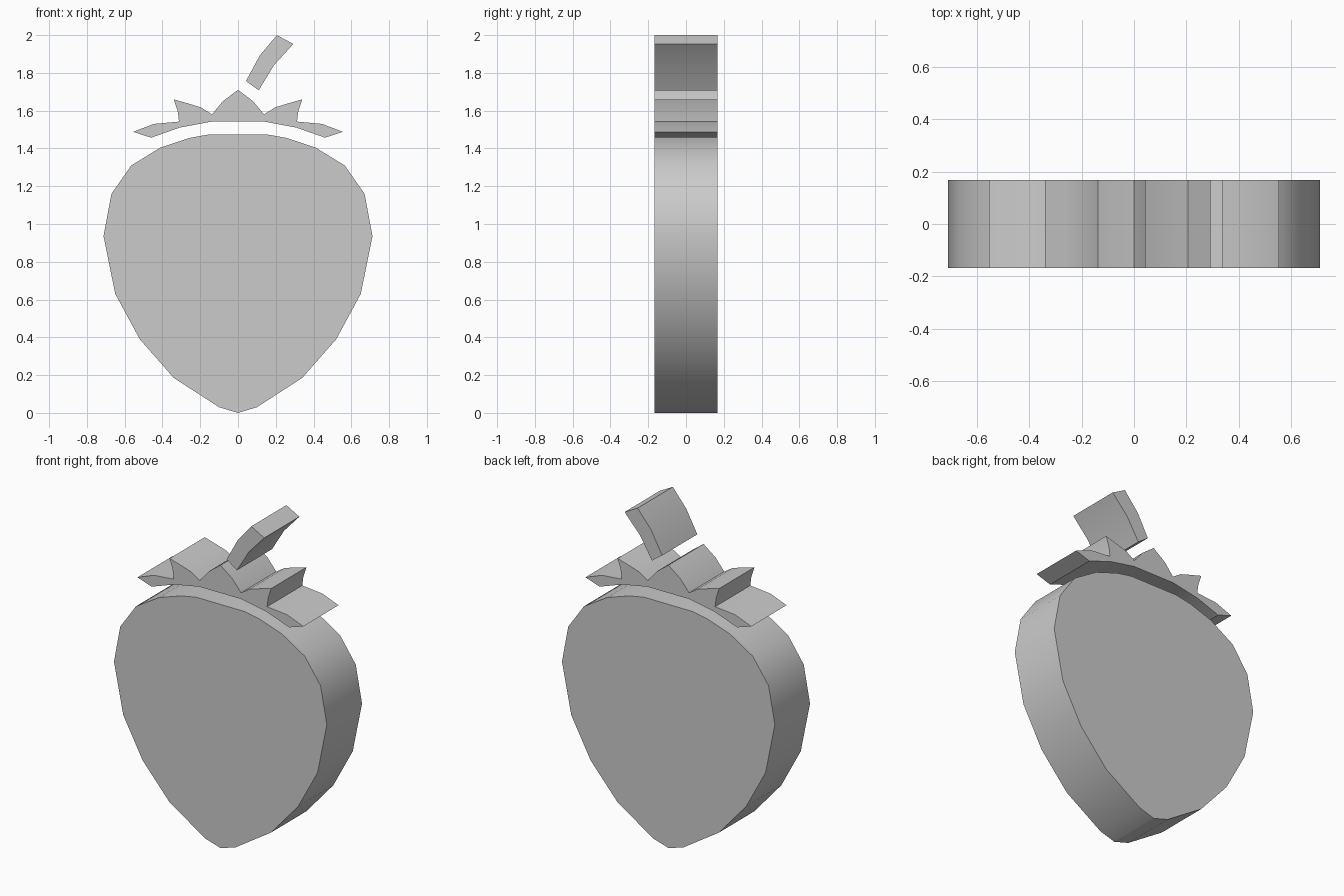
import bpy, bmesh, math

if "Cube" in bpy.data.objects:
    bpy.data.objects.remove(bpy.data.objects["Cube"])

HALF_DEPTH = 0.168


def mirrored(right):
    # Complete a closed outline from its right half; points on the axis stay single
    return right + [(-x, z) for x, z in reversed(right) if x > 0]


def extrude_profile(name, outline):
    # Flat slab: the XZ outline extruded through the depth
    bm = bmesh.new()
    face = bm.faces.new([bm.verts.new((x, -HALF_DEPTH, z)) for x, z in outline])
    ext = bmesh.ops.extrude_face_region(bm, geom=[face], use_keep_orig=True)
    verts = [g for g in ext["geom"] if isinstance(g, bmesh.types.BMVert)]
    bmesh.ops.translate(bm, verts=verts, vec=(0, 2 * HALF_DEPTH, 0))
    bmesh.ops.recalc_face_normals(bm, faces=bm.faces)
    mesh = bpy.data.meshes.new(name)
    bm.to_mesh(mesh)
    bm.free()
    obj = bpy.data.objects.new(name, mesh)
    bpy.context.collection.objects.link(obj)
    bpy.ops.object.select_all(action='DESELECT')
    obj.select_set(True)
    bpy.context.view_layer.objects.active = obj
    bpy.ops.object.shade_smooth_by_angle(angle=math.radians(30))
    return obj


# Fruit body, bottom tip to flat top
extrude_profile("fruit_body", mirrored([
    (0, 0.0), (0.10, 0.03), (0.34, 0.185), (0.52, 0.39), (0.65, 0.63),
    (0.712, 0.936), (0.67, 1.16), (0.565, 1.31), (0.41, 1.405),
    (0.26, 1.455), (0.16, 1.473)]))

# Leafy crown, centre tip round to the underside
extrude_profile("leaf_crown", mirrored([
    (0, 1.71), (0.08, 1.65), (0.138, 1.58), (0.195, 1.617), (0.26, 1.637),
    (0.34, 1.66), (0.32, 1.60), (0.312, 1.542), (0.445, 1.53),
    (0.555, 1.488), (0.46, 1.457), (0.31, 1.51), (0.14, 1.542)]))

# Leaning stem
extrude_profile("stem", [
    (0.206, 2.0), (0.293, 1.953), (0.19, 1.84), (0.11, 1.708),
    (0.042, 1.757), (0.116, 1.893)])
